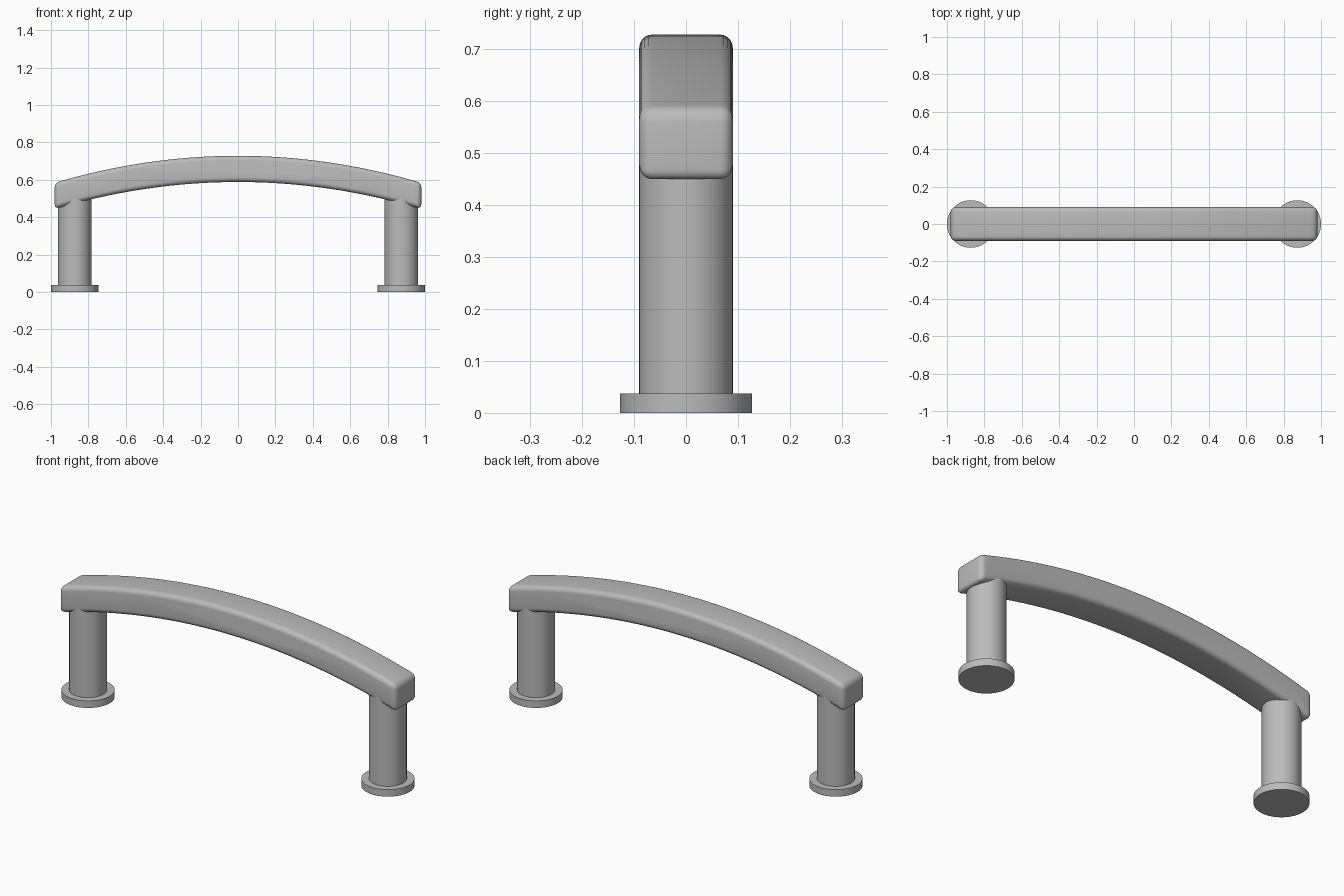
import bpy, bmesh, math

if "Cube" in bpy.data.objects:
    bpy.data.objects.remove(bpy.data.objects["Cube"], do_unlink=True)

GREY = (0.5, 0.5, 0.5, 1)
metal = bpy.data.materials.new("satin grey metal")
metal.use_nodes = True
metal.diffuse_color = GREY
metal.node_tree.nodes["Principled BSDF"].inputs["Base Color"].default_value = GREY


def smooth(obj, angle):
    bpy.ops.object.select_all(action="DESELECT")
    obj.select_set(True)
    bpy.context.view_layer.objects.active = obj
    bpy.ops.object.shade_smooth_by_angle(angle=math.radians(angle))


def cylinder(name, x, radius, bottom, top):
    bpy.ops.mesh.primitive_cylinder_add(
        vertices=64, radius=radius, depth=top - bottom,
        location=(x, 0, (bottom + top) / 2))
    obj = bpy.context.object
    obj.name = name
    obj.data.materials.append(metal)
    smooth(obj, 30)


# Arched grip: a curved side profile with upright ends, extruded across y
HALF_LENGTH, HALF_WIDTH, THICKNESS, CROWN, SAG = 0.98, 0.09, 0.14, 0.728, 0.15
STEPS = 48
xs = [HALF_LENGTH * (2 * i / STEPS - 1) for i in range(STEPS + 1)]
top = [(x, CROWN - SAG * x * x) for x in xs]
outline = top + [(x, z - THICKNESS) for x, z in reversed(top)]
bm = bmesh.new()
side = bm.faces.new([bm.verts.new((x, -HALF_WIDTH, z)) for x, z in outline])
result = bmesh.ops.extrude_face_region(bm, geom=[side], use_keep_orig=True)
verts = [v for v in result["geom"] if isinstance(v, bmesh.types.BMVert)]
bmesh.ops.translate(bm, verts=verts, vec=(0, 2 * HALF_WIDTH, 0))
bmesh.ops.recalc_face_normals(bm, faces=bm.faces)

# Round every sharp edge of the grip
sharp = [e for e in bm.edges if e.calc_face_angle(0) > math.radians(40)]
bmesh.ops.bevel(bm, geom=sharp, offset=0.025, segments=5, profile=0.5,
                affect="EDGES", clamp_overlap=False)
mesh = bpy.data.meshes.new("arched_grip")
bm.to_mesh(mesh)
bm.free()
mesh.materials.append(metal)
grip = bpy.data.objects.new("arched_grip", mesh)
bpy.context.collection.objects.link(grip)
smooth(grip, 40)

# Posts and mounting flanges
for label, sign in (("left", 1), ("right", -1)):
    cylinder(label + "_post", sign * 0.873, 0.09, 0.02, 0.5)
    cylinder(label + "_flange", sign * 0.873, 0.127, 0, 0.037)
